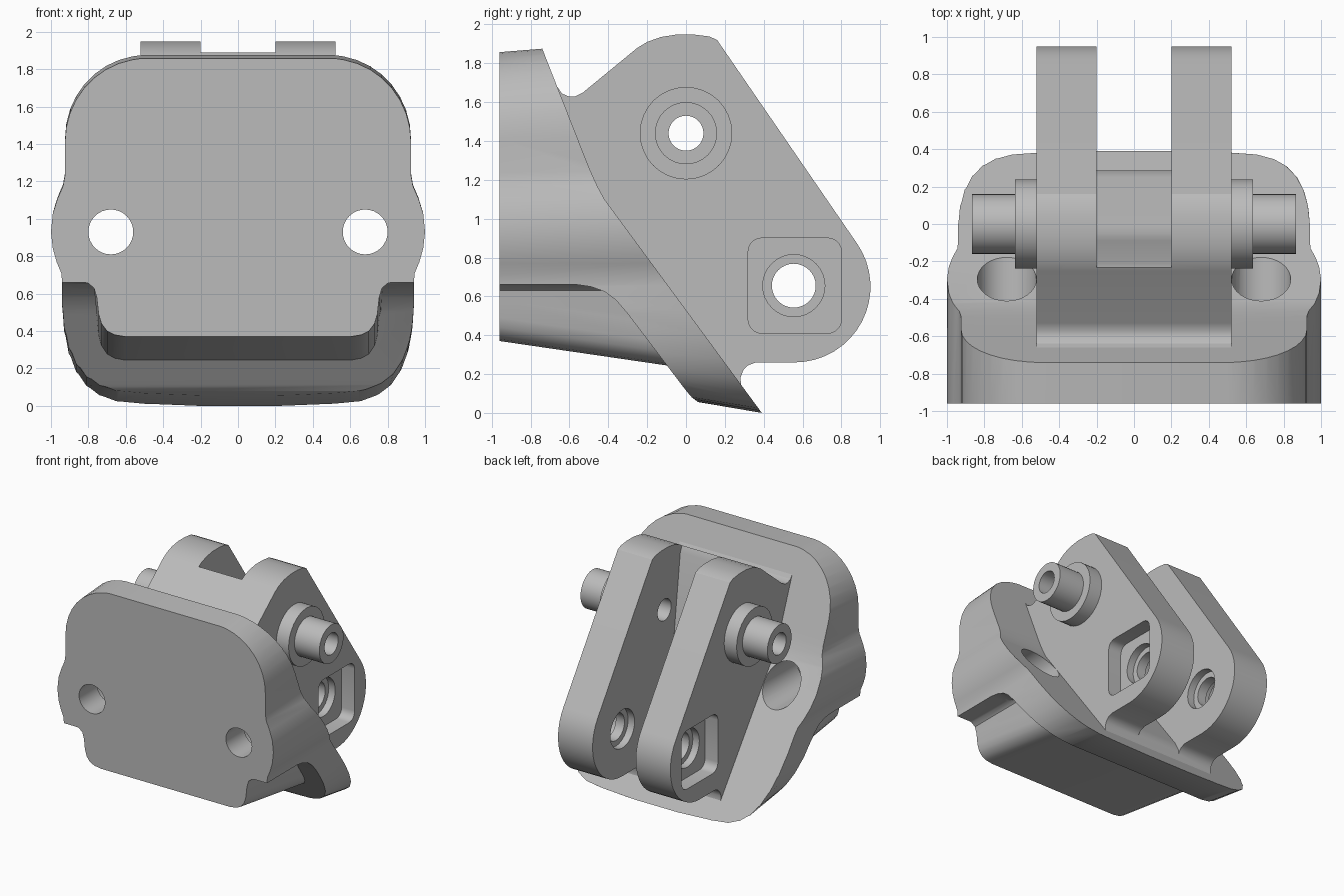
import bpy, bmesh, math

if "Cube" in bpy.data.objects:
    bpy.data.objects.remove(bpy.data.objects["Cube"])

metal = bpy.data.materials.new("plain grey")
metal.diffuse_color = (0.5, 0.5, 0.5, 1)
metal.use_nodes = True
metal.node_tree.nodes["Principled BSDF"].inputs["Base Color"].default_value = metal.diffuse_color


def prism(name, pts, axis, a, b, warp=None):
    """Extrude a closed profile: axis 'X' takes (y, z) points, axis 'Y' takes (x, z) points."""
    bm = bmesh.new()
    rings = []
    for d in (a, b):
        ring = []
        for u, z in pts:
            co = (d, u, z) if axis == 'X' else (u, d, z)
            ring.append(bm.verts.new(warp(*co) if warp else co))
        rings.append(ring)
    n = len(pts)
    bm.faces.new(rings[0])
    bm.faces.new(rings[1][::-1])
    for i in range(n):
        j = (i + 1) % n
        bm.faces.new((rings[0][i], rings[1][i], rings[1][j], rings[0][j]))
    bmesh.ops.recalc_face_normals(bm, faces=bm.faces)
    me = bpy.data.meshes.new(name)
    bm.to_mesh(me)
    bm.free()
    me.materials.append(metal)
    ob = bpy.data.objects.new(name, me)
    bpy.context.collection.objects.link(ob)
    return ob


def arc(cu, cz, r, start, end, n):
    return [(cu + r * math.cos(math.radians(start + (end - start) * i / n)),
             cz + r * math.sin(math.radians(start + (end - start) * i / n)))
            for i in range(n + 1)]


def disc(cu, cz, r, n=32):
    return arc(cu, cz, r, 0, 360, n)[:-1]


def mirrored(half):
    return half + [(-x, z) for x, z in reversed(half)]


def combine(ob, other, op):
    """Apply a boolean and remove the helper."""
    m = ob.modifiers.new("bool", 'BOOLEAN')
    m.object, m.operation, m.solver = other, op, 'EXACT'
    bpy.context.view_layer.objects.active = ob
    bpy.ops.object.modifier_apply(modifier=m.name)
    bpy.data.objects.remove(other)


def smooth(ob):
    bpy.ops.object.select_all(action='DESELECT')
    ob.select_set(True)
    bpy.context.view_layer.objects.active = ob
    bpy.ops.object.shade_smooth_by_angle(angle=math.radians(28))


# Slanted rear face shared by the body pieces, as (y, z)
rear = [(0.464, -0.1), (-0.42, 1.1), (-0.455, 1.165), (-0.485, 1.23),
        (-0.51, 1.29), (-0.74, 1.875), (-0.82, 2.08)]

# Body: wide outline with side lugs, trimmed to the flange and groove profile
wide = mirrored(
    [(0.52, 1.875)] + [(0.49 + 0.435 * math.cos(t), 1.42 + 0.455 * math.sin(t))
                       for t in (math.radians(a) for a in range(80, -1, -10))]
    + [(0.925, 1.24), (0.935, 1.18), (0.965, 1.11), (0.99, 1.03), (1.0, 0.93),
       (0.99, 0.84), (0.97, 0.77), (0.945, 0.71), (0.94, 0.66), (0.94, 0.52),
       (0.93, 0.38), (0.905, 0.26), (0.865, 0.165), (0.81, 0.095),
       (0.74, 0.05), (0.65, 0.022), (0.5, 0.01), (0.2, 0.0)])


def wide_draft(x, y, z):
    low, top = max(0, 1 - z / 0.6), max(0, (z - 1) / 0.87)
    return x, y, z - 0.17 * (y - 0.39) * low + 0.08 * (y + 0.74) * top


body = prism("mount_body", wide, 'Y', -0.96, 0.6, wide_draft)
side = [(-1.2, 2.08), (-1.2, 0.66), (-0.56, 0.66), (-0.49, 0.65), (-0.42, 0.625),
        (-0.36, 0.58), (-0.30, 0.51), (0.0, 0.115), (0.03, 0.08), (0.07, 0.05),
        (0.12, -0.1)]
combine(body, prism("trim", side + rear, 'X', -1.3, 1.3), 'INTERSECT')

# Narrow lower block running from the front face into the flange
narrow = mirrored(
    [(0.72, 0.95), (0.84, 0.72), (0.84, 0.665), (0.80, 0.655), (0.77, 0.63),
     (0.755, 0.58), (0.745, 0.49), (0.73, 0.44), (0.70, 0.40), (0.66, 0.38),
     (0.60, 0.37)])
block = prism("lower_block", narrow, 'Y', -0.96, 0.6,
              lambda x, y, z: (x, y, z - 0.146 * (y + 0.96) * (z < 0.6)))
combine(block, prism("trim", [(-1.2, 2.08), (-1.2, -0.1)] + rear, 'X', -1.3, 1.3), 'INTERSECT')
combine(body, block, 'UNION')

# Rear bracket side profile
bracket = prism(
    "bracket",
    [(-0.75, 1.5), (-0.66, 1.675), (-0.64, 1.645), (-0.605, 1.63), (-0.57, 1.63),
     (-0.53, 1.65), (-0.25, 1.88), (-0.20, 1.91), (-0.13, 1.935), (-0.05, 1.948),
     (0.04, 1.948), (0.12, 1.938), (0.16, 1.92)]
    + arc(0.56, 0.65, 0.39, 35, -90, 16)
    + [(0.36, 0.26), (0.32, 0.245), (0.295, 0.22), (0.28, 0.18), (0.285, 0.135),
       (0.18, 0.15), (-0.5, 1.05)], 'X', -0.52, 0.52)

# Slot that splits the bracket into two arms
slot = prism(
    "slot",
    [(-0.25, 2.1), (-0.235, 1.893), (-0.21, 1.84), (-0.09, 0.88), (-0.075, 0.80),
     (-0.05, 0.73), (-0.01, 0.66), (0.25, 0.31), (0.285, 0.24), (0.292, 0.1),
     (1.2, 0.1), (1.2, 2.1)], 'X', -0.2, 0.2)
combine(bracket, slot, 'DIFFERENCE')

# Rounded square pockets and stepped pivot holes in the arms
pocket = []
for cy, cz, a in ((0.73, 0.83, 0), (0.39, 0.83, 90), (0.39, 0.48, 180), (0.73, 0.48, 270)):
    pocket += arc(cy, cz, 0.07, a, a + 90, 5)
for s in (-1, 1):
    for pts, a, b in ((pocket, 0.40, 0.6), (disc(0.555, 0.655, 0.16), 0.34, 0.45),
                      (disc(0.555, 0.655, 0.16), 0.1, 0.26),
                      (disc(0.555, 0.655, 0.113), 0.1, 0.45),
                      (disc(0, 1.44, 0.09), 0.1, 0.6)):
        combine(bracket, prism("cutter", pts, 'X', s * a, s * b), 'DIFFERENCE')
combine(body, bracket, 'UNION')

# Counterbored bolt holes through the lugs
for s in (-1, 1):
    for r, a, b in ((0.12, -1.2, 0.3), (0.158, -0.72, 0.3)):
        combine(body, prism("cutter", disc(s * 0.68, 0.93, r), 'Y', a, b), 'DIFFERENCE')
smooth(body)

# Hollow stepped pivot pins on both arms
for s, label in ((-1, "left"), (1, "right")):
    pin = prism(label + "_pin", disc(0, 1.44, 0.238), 'X', s * 0.5, s * 0.635)
    combine(pin, prism("tip", disc(0, 1.44, 0.16), 'X', s * 0.51, s * 0.865), 'UNION')
    combine(pin, prism("cutter", disc(0, 1.44, 0.09), 'X', s * 0.3, s * 1.0), 'DIFFERENCE')
    smooth(pin)
